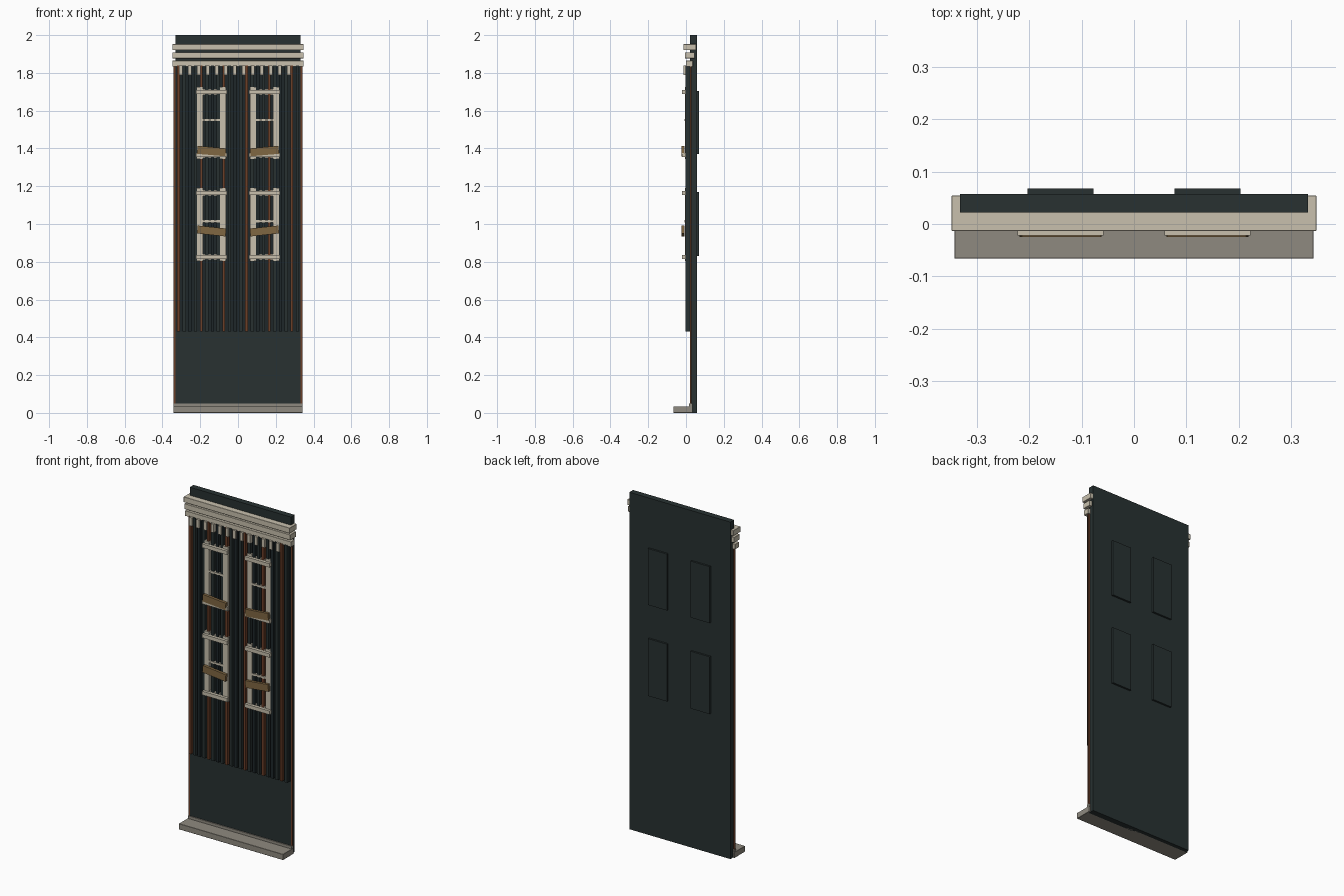
import bpy, bmesh, math
from mathutils import Matrix, Vector

if "Cube" in bpy.data.objects:
    bpy.data.objects.remove(bpy.data.objects["Cube"])


def material(name, rgb):
    m = bpy.data.materials.new(name)
    m.diffuse_color = (*rgb, 1)
    m.use_nodes = True
    m.node_tree.nodes["Principled BSDF"].inputs["Base Color"].default_value = m.diffuse_color
    return m


SLATE = material("dark slate", (0.021, 0.031, 0.031))
SHADOW = material("deep slate", (0.013, 0.020, 0.023))
RUST = material("rust", (0.15, 0.050, 0.022))
CREAM = material("weathered cream", (0.58, 0.53, 0.42))
STONE = material("grey stone", (0.275, 0.255, 0.215))
WOOD = material("old wood", (0.215, 0.135, 0.055))


def boxes(name, mat, items, bevel=0.0):
    """One object from boxes given as (x0, x1, y0, y1, z0, z1[, tilt in degrees about y])."""
    bm = bmesh.new()
    for x0, x1, y0, y1, z0, z1, *tilt in items:
        mtx = Matrix.Translation(Vector((x0 + x1, y0 + y1, z0 + z1)) / 2)
        if tilt:
            mtx = mtx @ Matrix.Rotation(math.radians(tilt[0]), 4, 'Y')
        mtx = mtx @ Matrix.Diagonal((x1 - x0, y1 - y0, z1 - z0, 1))
        bmesh.ops.create_cube(bm, size=1, matrix=mtx)
    me = bpy.data.meshes.new(name)
    bm.to_mesh(me)
    bm.free()
    me.materials.append(mat)
    ob = bpy.data.objects.new(name, me)
    bpy.context.collection.objects.link(ob)
    if bevel:
        mod = ob.modifiers.new("bevel", 'BEVEL')
        mod.width = bevel
        mod.segments = 1
    return ob


# Main wall slab
boxes("wall", SLATE, [(-0.332, 0.332, 0.022, 0.057, 0, 2.0)])

# Stone base: projecting step and low upstand
boxes("base_step", STONE, [(-0.342, 0.342, -0.066, 0.035, 0, 0.034)], 0.001)
boxes("base_upstand", STONE, [(-0.341, 0.341, 0.016, 0.035, 0.034, 0.05)])

# Vertical ribs: every fourth rusted, the rest alternating in tone
ribs = {"slate": [], "deep": [], "rusted": []}
for i in range(22):
    x = -0.315 + 0.03 * i
    kind = "rusted" if i % 4 == 0 else "deep" if i % 4 == 2 else "slate"
    w = 0.007 if kind == "rusted" else 0.009
    ribs[kind].append((x - w, x + w, -0.003, 0.022, 0.43, 1.84))
for kind, mat in (("slate", SLATE), ("deep", SHADOW), ("rusted", RUST)):
    boxes(kind + "_ribs", mat, ribs[kind])
boxes("siding_backing", SHADOW, [(-0.33, 0.33, 0.016, 0.022, 0.43, 1.84)])

# Rust corner strips
boxes("corner_strips", RUST, [(s * 0.336 - 0.005, s * 0.336 + 0.005, 0.0225, 0.029, 0.05, 1.84)
                              for s in (-1, 1)])

# Cornice bars, deepest at the top, with dentils below
boxes("cornice", CREAM, [
    (-0.348, 0.348, -0.013, 0.054, 1.92, 1.952),
    (-0.348, 0.348, -0.006, 0.046, 1.877, 1.909),
    (-0.348, 0.348, 0.000, 0.036, 1.834, 1.865)], 0.001)
boxes("dentils", CREAM, [(-0.304 + 0.0477 * i - 0.0095, -0.304 + 0.0477 * i + 0.0095,
                          -0.012, 0.022, 1.79, 1.84) for i in range(13)])

# Windows: two columns, two rows (bottom, top, muntin, board height, board tilt)
rows = {"lower": (0.805, 1.19, 1.015, 0.963, 6), "upper": (1.345, 1.725, 1.55, 1.386, 5)}
for row, (z0, z1, zm, zb, tilt) in rows.items():
    for side, s in (("left", -1), ("right", 1)):
        cx, tag = s * 0.14, f"{row}_{side}"
        # Jambs, head and sill bars, inner rails, thin muntin
        parts = [(cx + k * 0.061 - 0.016, cx + k * 0.061 + 0.016, -0.006, 0.022, z0, z1)
                 for k in (-1, 1)]
        for zc in (z0 + 0.02, z1 - 0.026):
            parts.append((cx - 0.082, cx + 0.082, -0.022, -0.004, zc - 0.011, zc + 0.011))
            parts.append((cx - 0.055, cx + 0.055, 0.0, 0.02, zc - 0.016, zc + 0.016))
        parts.append((cx - 0.045, cx + 0.045, -0.007, 0.012, zm - 0.006, zm + 0.006))
        boxes("window_frame_" + tag, CREAM, parts)
        # Tilted board nailed across
        boxes("board_" + tag, WOOD,
              [(cx - 0.076, cx + 0.076, -0.025, -0.009, zb - 0.021, zb + 0.021, -s * tilt)])
        # Window panel showing through at the back
        boxes("back_panel_" + tag, SLATE,
              [(cx - 0.063, cx + 0.063, 0.05, 0.068, z0 + 0.025, z1 - 0.02)])
